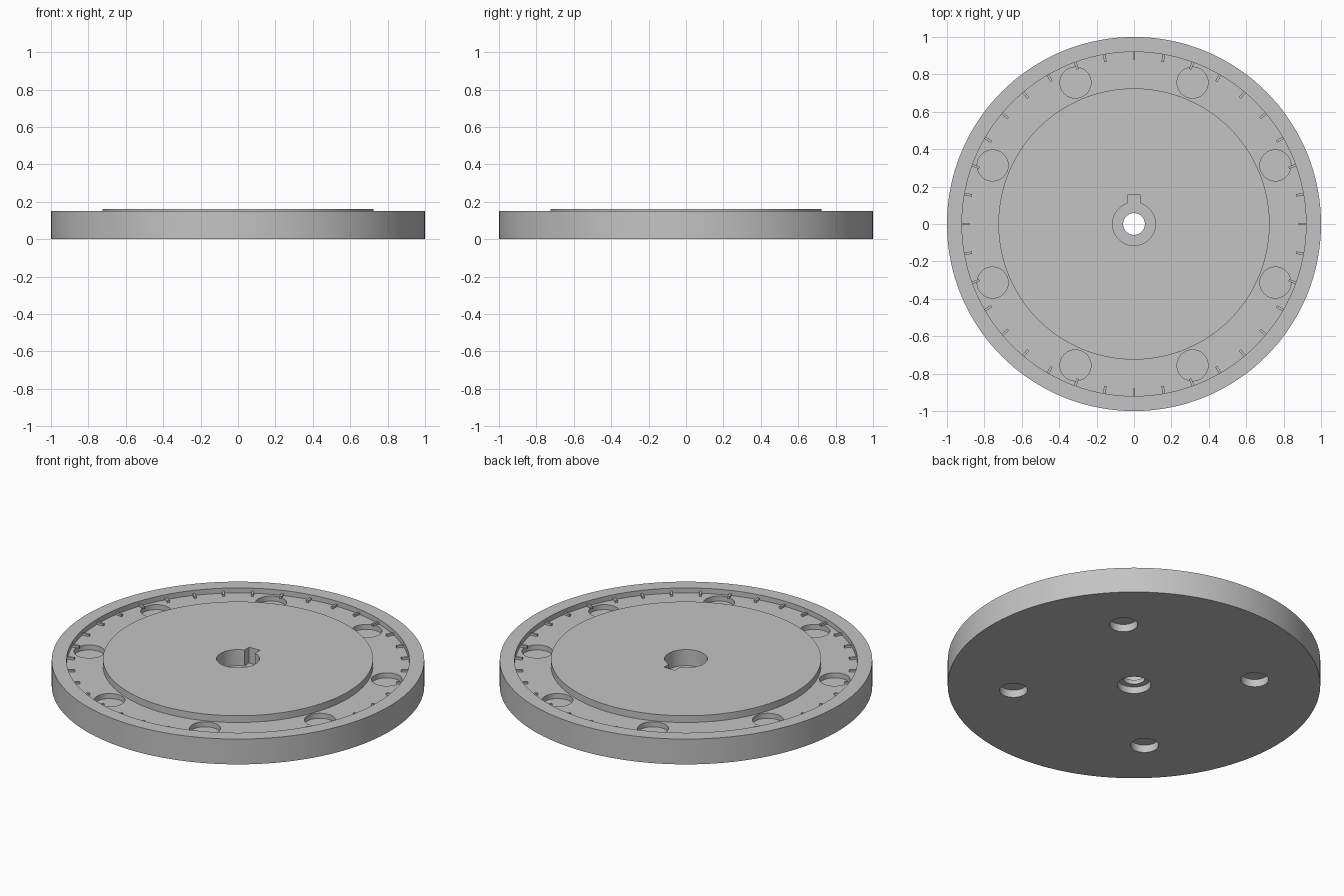
import bpy
import bmesh
from math import cos, sin, pi, radians
from mathutils import Matrix, Vector

default = bpy.data.objects.get("Cube")
if default:
    bpy.data.objects.remove(default, do_unlink=True)

grey = bpy.data.materials.new("plain_grey")
GREY = (0.55, 0.55, 0.55, 1)
grey.use_nodes = True
grey.diffuse_color = GREY
for node in grey.node_tree.nodes:
    if node.type == "BSDF_PRINCIPLED":
        node.inputs["Base Color"].default_value = GREY


def make_object(name, bm):
    bmesh.ops.recalc_face_normals(bm, faces=bm.faces[:])
    mesh = bpy.data.meshes.new(name)
    bm.to_mesh(mesh)
    bm.free()
    mesh.materials.append(grey)
    obj = bpy.data.objects.new(name, mesh)
    bpy.context.collection.objects.link(obj)
    return obj


def lathe(name, profile, segments):
    """Revolve a closed (radius, height) outline around z."""
    bm = bmesh.new()
    rings = []
    for i in range(segments):
        a = 2 * pi * i / segments
        rings.append([bm.verts.new((r * cos(a), r * sin(a), z)) for r, z in profile])
    for i, ring in enumerate(rings):
        following = rings[(i + 1) % segments]
        for j in range(len(profile)):
            k = (j + 1) % len(profile)
            bm.faces.new((ring[j], following[j], following[k], ring[k]))
    return make_object(name, bm)


def add_cylinder(bm, angle, distance, radius, low, high):
    place = Vector((distance * cos(angle), distance * sin(angle), (low + high) / 2))
    bmesh.ops.create_cone(bm, cap_ends=True, segments=48, radius1=radius, radius2=radius,
                          depth=high - low, matrix=Matrix.Translation(place))


def add_box(bm, angle, inner, outer, width, low, high):
    """Box lying along a radius at the given angle."""
    place = Matrix.Translation(((inner + outer) / 2, 0, (low + high) / 2))
    size = Matrix.Diagonal((outer - inner, width, high - low, 1))
    bmesh.ops.create_cube(bm, size=1, matrix=Matrix.Rotation(angle, 4, "Z") @ place @ size)


# Main disc: outer rim, sunken track, raised centre, stepped bore
FLOOR, BORE_FLOOR = 0.12, 0.065
disc = lathe("dial_disc", [
    (0.09, 0), (1, 0), (1, 0.15), (0.92, 0.15), (0.92, FLOOR), (0.725, FLOOR),
    (0.725, 0.16), (0.115, 0.16), (0.115, BORE_FLOOR), (0.058, BORE_FLOOR),
    (0.058, 0.04), (0.09, 0.04)], 144)

# Cutter: eight track pockets, four underside sockets and the keyway
bm = bmesh.new()
for i in range(8):
    add_cylinder(bm, radians(22.5 + 45 * i), 0.818, 0.083, FLOOR - 0.03, 0.2)
for i in range(4):
    add_cylinder(bm, radians(45 + 90 * i), 0.65, 0.075, -0.1, 0.045)
add_box(bm, pi / 2, 0.08, 0.155, 0.07, BORE_FLOOR + 0.001, 0.3)
cutter = make_object("pocket_cutter", bm)
cutter.hide_render = True

cut = disc.modifiers.new("pockets", "BOOLEAN")
cut.operation = "DIFFERENCE"
cut.solver = "EXACT"
cut.object = cutter
bpy.ops.object.select_all(action="DESELECT")
bpy.context.view_layer.objects.active = disc
disc.select_set(True)
bpy.ops.object.modifier_apply(modifier=cut.name)
bpy.data.objects.remove(cutter, do_unlink=True)
bpy.ops.object.shade_smooth_by_angle(angle=radians(30))

# Raised index marks around the outer edge of the track
bm = bmesh.new()
for i in range(36):
    add_box(bm, radians(10 * i), 0.88, 0.925, 0.013, FLOOR - 0.002, FLOOR + 0.012)
make_object("index_marks", bm)
